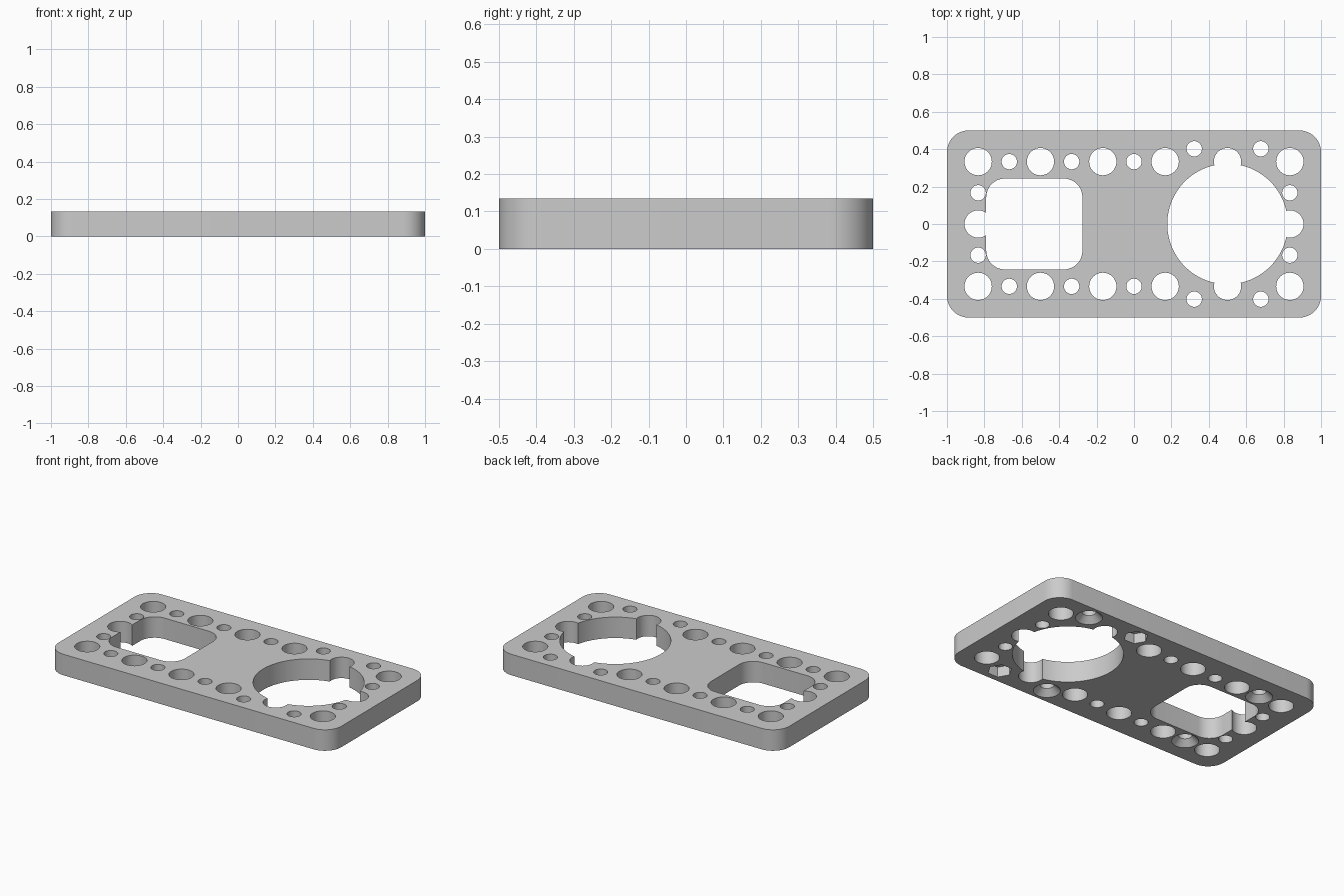
import bpy
import bmesh
import math

THICK = 0.134
BIG_R, SMALL_R = 0.073, 0.041

cube = bpy.data.objects.get("Cube")
if cube:
    bpy.data.objects.remove(cube, do_unlink=True)

grey = bpy.data.materials.new("light grey")
grey.use_nodes = True
grey.diffuse_color = (0.6, 0.6, 0.6, 1)
grey.node_tree.nodes["Principled BSDF"].inputs["Base Color"].default_value = (0.6, 0.6, 0.6, 1)


def prism(name, outline, z0, z1):
    """Extrude a list of (x, y) points from z0 to z1."""
    bm = bmesh.new()
    base = bm.faces.new([bm.verts.new((x, y, z0)) for x, y in outline])
    top = bmesh.ops.extrude_face_region(bm, geom=[base])["geom"]
    for v in top:
        if isinstance(v, bmesh.types.BMVert):
            v.co.z = z1
    bmesh.ops.recalc_face_normals(bm, faces=bm.faces)
    mesh = bpy.data.meshes.new(name)
    bm.to_mesh(mesh)
    bm.free()
    mesh.materials.append(grey)
    obj = bpy.data.objects.new(name, mesh)
    bpy.context.collection.objects.link(obj)
    return obj


def rounded_rect(cx, cy, hx, hy, r, steps=12):
    pts = []
    for i, (sx, sy) in enumerate([(1, 1), (-1, 1), (-1, -1), (1, -1)]):
        for k in range(steps + 1):
            a = math.pi / 2 * (i + k / steps)
            pts.append((cx + sx * (hx - r) + r * math.cos(a),
                        cy + sy * (hy - r) + r * math.sin(a)))
    return pts


def circle(cx, cy, r, n):
    return [(cx + r * math.cos(math.tau * k / n), cy + r * math.sin(math.tau * k / n))
            for k in range(n)]


plate = prism("mounting_plate", rounded_rect(0, 0, 1, 0.5, 0.115), 0, THICK)


def cut(cutter):
    """Subtract a cutter from the plate, then discard it."""
    cutter.hide_render = True
    mod = plate.modifiers.new("cut", "BOOLEAN")
    mod.operation = "DIFFERENCE"
    mod.solver = "EXACT"
    mod.object = cutter
    bpy.context.view_layer.objects.active = plate
    bpy.ops.object.modifier_apply(modifier=mod.name)
    bpy.data.objects.remove(cutter, do_unlink=True)


def drill(x, y, r, n=40):
    cut(prism("hole_cutter", circle(x, y, r, n), -0.1, THICK + 0.1))


def countersink(x, y):
    bm = bmesh.new()
    bmesh.ops.create_cone(bm, cap_ends=True, segments=40, radius1=0.089,
                          radius2=0.029, depth=0.06)
    mesh = bpy.data.meshes.new("countersink_cutter")
    bm.to_mesh(mesh)
    bm.free()
    mesh.materials.append(grey)
    obj = bpy.data.objects.new("countersink_cutter", mesh)
    obj.location = (x, y, 0.02)
    bpy.context.collection.objects.link(obj)
    bpy.context.view_layer.update()
    cut(obj)


# Large openings: round bore and rounded window
drill(0.5, 0, 0.322, 96)
cut(prism("window_cutter", rounded_rect(-0.533, 0, 0.257, 0.243, 0.1), -0.1, THICK + 0.1))

# Rows of holes along both long edges, alternating large and small
pitch = 1 / 6
for side in (-1, 1):
    for i in range(-5, 2):
        drill(i * pitch, side * 2 * pitch, BIG_R if i % 2 else SMALL_R)
    for i in (3, 5):
        drill(i * pitch, side * 2 * pitch, BIG_R)
    # Small holes on the short edges
    for end in (-1, 1):
        drill(end * 5 * pitch, side * pitch, SMALL_R)
    # Fixing holes around the bore
    for dx in (-0.178, 0.178):
        drill(0.5 + dx, side * 0.402, SMALL_R)

# Middle holes of the short edges
for end in (-1, 1):
    drill(end * 5 * pitch, 0, BIG_R)

# Underside: countersinks and hexagonal nut pockets
for side in (-1, 1):
    countersink(-4 * pitch, side * 2 * pitch)
    countersink(0.5 + side * 0.178, side * 0.402)
    cut(prism("nut_pocket_cutter", circle(0.5 - side * 0.178, side * 0.402, 0.072, 6),
              -0.1, 0.065))

# Single material and smooth walls with sharp rims
plate.data.materials.clear()
plate.data.materials.append(grey)
for face in plate.data.polygons:
    face.material_index = 0
bpy.ops.object.select_all(action="DESELECT")
plate.select_set(True)
bpy.context.view_layer.objects.active = plate
bpy.ops.object.shade_smooth_by_angle(angle=math.radians(30))
